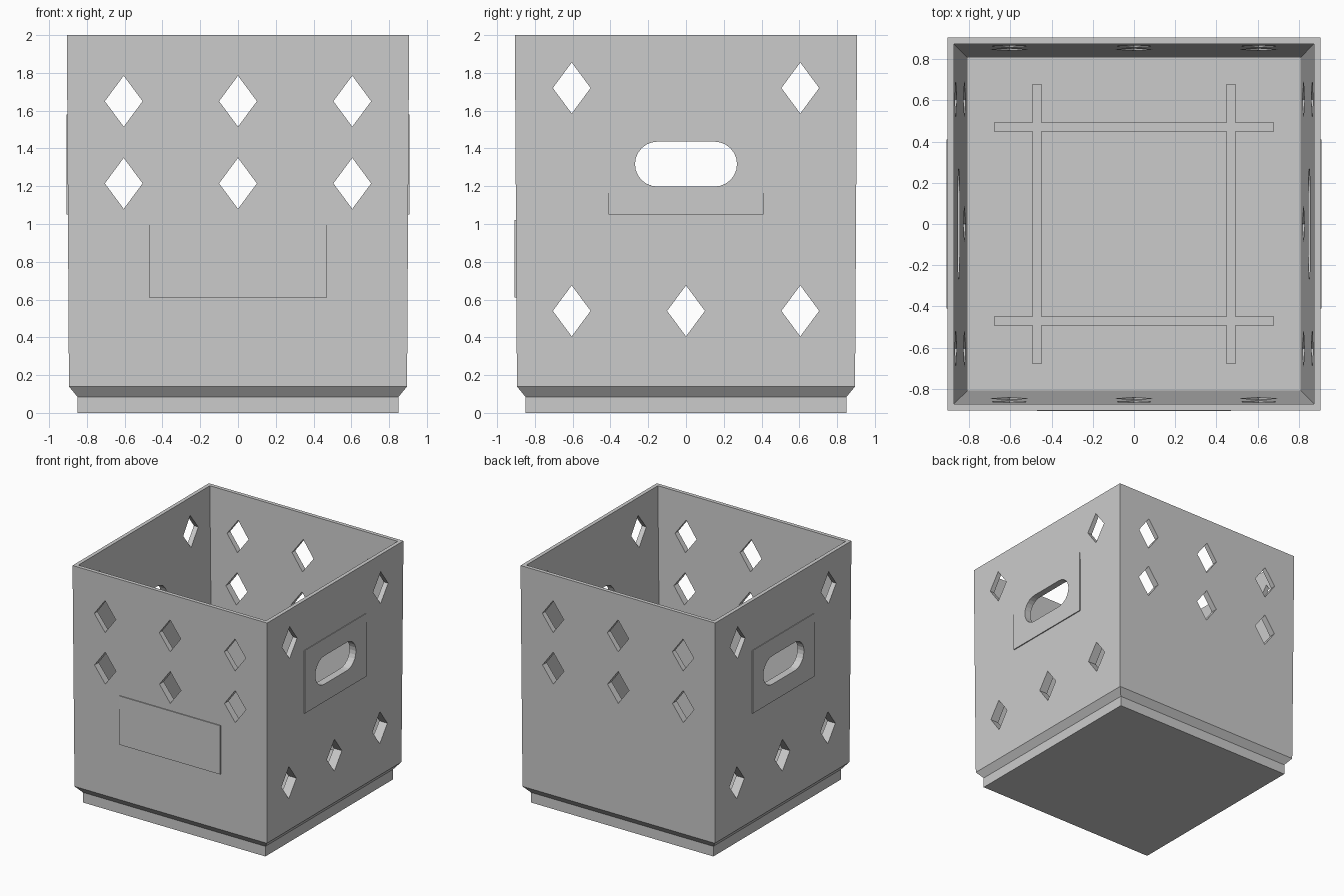
import bpy, bmesh, math
from mathutils import Matrix

cube = bpy.data.objects.get("Cube")
if cube:
    bpy.data.objects.remove(cube, do_unlink=True)

grey = bpy.data.materials.new("plain grey")
grey.use_nodes = True
colour = (0.6, 0.6, 0.6, 1)
grey.diffuse_color = colour
grey.node_tree.nodes["Principled BSDF"].inputs["Base Color"].default_value = colour


def loft(name, rings):
    """Solid through a list of equal-length rings of points, capped at both ends."""
    bm = bmesh.new()
    loops = [[bm.verts.new(p) for p in ring] for ring in rings]
    n = len(loops[0])
    for a, b in zip(loops, loops[1:]):
        for i in range(n):
            j = (i + 1) % n
            bm.faces.new((a[i], a[j], b[j], b[i]))
    bm.faces.new(loops[0])
    bm.faces.new(loops[-1])
    bmesh.ops.recalc_face_normals(bm, faces=bm.faces)
    mesh = bpy.data.meshes.new(name)
    bm.to_mesh(mesh)
    bm.free()
    mesh.materials.append(grey)
    obj = bpy.data.objects.new(name, mesh)
    bpy.context.collection.objects.link(obj)
    return obj


def square(h, z):
    return [(-h, -h, z), (h, -h, z), (h, h, z), (-h, h, z)]


def box(name, x0, x1, y0, y1, z0, z1):
    return loft(name, [[(x0, y0, z), (x1, y0, z), (x1, y1, z), (x0, y1, z)] for z in (z0, z1)])


def prism(name, outline, turn):
    """Outline in (across, up), pushed right through the crate along y, or x if turned."""
    obj = loft(name, [[(u, y, v) for u, v in outline] for y in (-1.2, 1.2)])
    if turn:
        obj.data.transform(Matrix.Rotation(math.pi / 2, 4, 'Z'))
    return obj


def combine(target, tool, operation):
    mod = target.modifiers.new(operation.lower(), 'BOOLEAN')
    mod.operation, mod.object, mod.solver = operation, tool, 'EXACT'
    bpy.context.view_layer.objects.active = target
    bpy.ops.object.modifier_apply(modifier=mod.name)
    bpy.data.objects.remove(tool, do_unlink=True)


# Open crate: stepped foot, slightly flared outside, tapered inside
FLOOR = 0.12
profile = [(0.85, 0), (0.85, 0.085), (0.895, 0.14), (0.906, 2), (0.874, 2), (0.807, FLOOR)]
crate = loft("crate", [square(h, z) for h, z in profile])

# Raised label panel on the front and grip panels on both sides
combine(crate, box("label_panel", -0.47, 0.47, -0.908, -0.88, 0.61, 1.02), 'UNION')
for s in (-1, 1):
    x0, x1 = sorted((s * 0.88, s * 0.909))
    combine(crate, box("grip_panel", x0, x1, -0.41, 0.41, 1.05, 1.58), 'UNION')

# Diamond vents through opposite walls
vents = [(u, v, False) for u in (-0.605, 0, 0.605) for v in (1.215, 1.65)]
vents += [(u, 0.54, True) for u in (-0.605, 0, 0.605)]
vents += [(u, 1.72, True) for u in (-0.605, 0.605)]
for u, v, turn in vents:
    diamond = [(u - 0.1, v), (u, v - 0.135), (u + 0.1, v), (u, v + 0.135)]
    combine(crate, prism("vent_cutter", diamond, turn), 'DIFFERENCE')

# Rounded hand holes in the sides
R, STEPS = 0.119, 12
slot = []
for s in (1, -1):
    for i in range(STEPS + 1):
        a = math.pi * (i / STEPS - 0.5)
        slot.append((s * (0.151 + R * math.cos(a)), 1.317 + s * R * math.sin(a)))
combine(crate, prism("hand_hole_cutter", slot, True), 'DIFFERENCE')

# Crossed ribs on the floor
ribs = None
for c in (-0.47, 0.47):
    for across in (False, True):
        span, width = (-0.68, 0.68), (c - 0.022, c + 0.022)
        xs, ys = (span, width) if across else (width, span)
        rib = box("floor_ribs", *xs, *ys, FLOOR - 0.01, FLOOR + 0.01)
        if ribs:
            combine(ribs, rib, 'UNION')
        else:
            ribs = rib
ribs.name = "floor_ribs"
